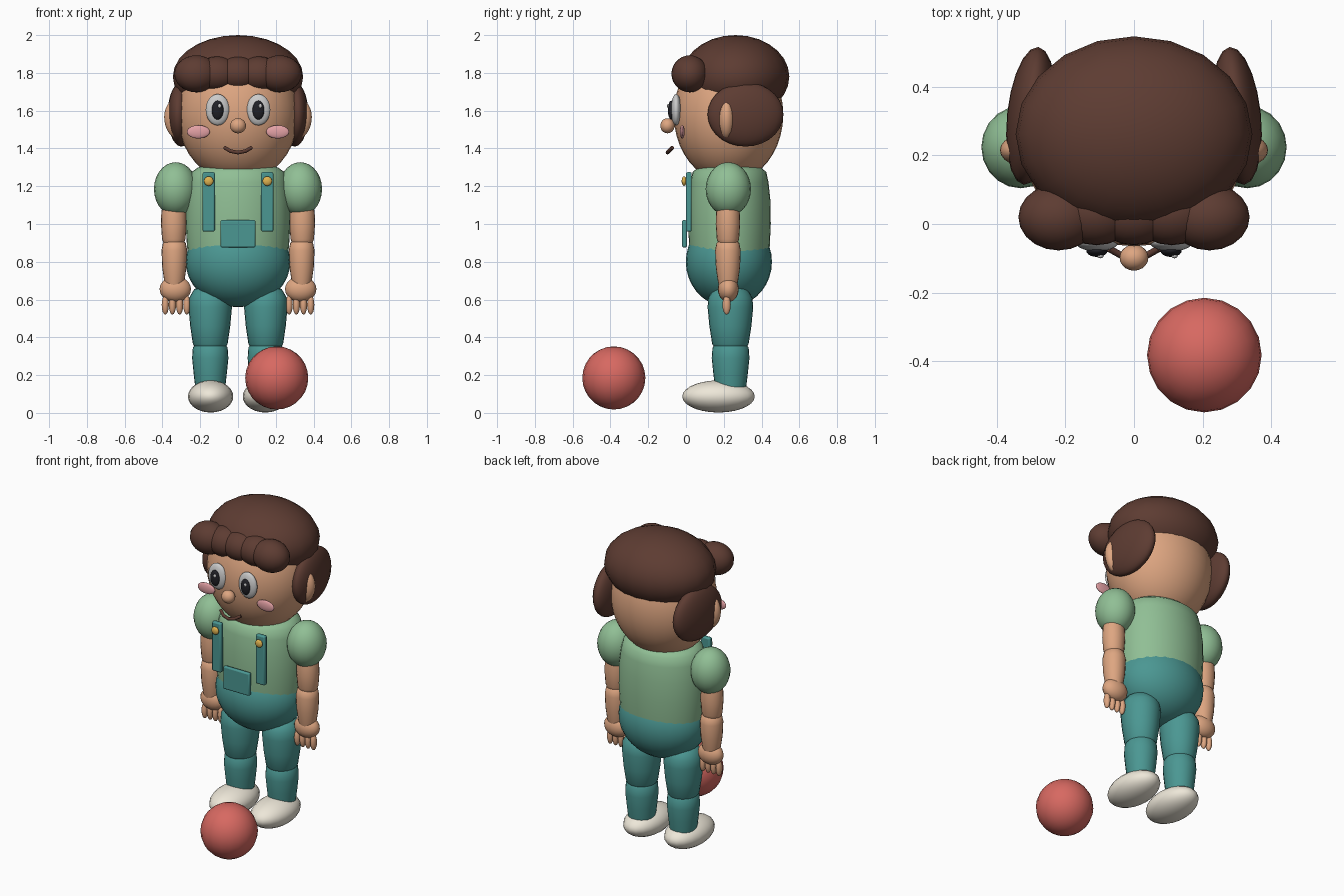
import bpy, math

if "Cube" in bpy.data.objects:
    bpy.data.objects.remove(bpy.data.objects["Cube"])

def mat(name, rgb):
    m = bpy.data.materials.new(name)
    m.diffuse_color = (*rgb, 1)
    m.use_nodes = True
    m.node_tree.nodes["Principled BSDF"].inputs["Base Color"].default_value = m.diffuse_color
    return m

HAIR = mat("brown", (.11, .045, .032))
SKIN = mat("skin", (.73, .38, .22))
GREEN = mat("green", (.28, .52, .30))
TEAL = mat("teal", (.07, .31, .29))
CREAM = mat("cream", (.85, .80, .69))
WHITE = mat("white", (.9, .9, .9))
BLACK = mat("black", (.015, .015, .02))
PINK = mat("pink", (.78, .36, .38))
GOLD = mat("gold", (.75, .45, .08))
RED = mat("red", (.68, .14, .12))

def finish(o, name, m, angle=60):
    o.name = name
    o.data.materials.append(m)
    bpy.ops.object.select_all(action='DESELECT')
    o.select_set(True)
    bpy.context.view_layer.objects.active = o
    bpy.ops.object.shade_smooth_by_angle(angle=math.radians(angle))
    return o

def ball(name, m, loc, r, rot=(0, 0, 0), seg=20, rings=14):
    bpy.ops.mesh.primitive_uv_sphere_add(segments=seg, ring_count=rings, radius=1, location=loc, rotation=rot)
    o = bpy.context.object
    o.scale = r
    return finish(o, name, m)

def box(name, m, loc, size, bevel=.008):
    bpy.ops.mesh.primitive_cube_add(size=1, location=loc)
    o = bpy.context.object
    o.scale = size
    bpy.ops.object.transform_apply(location=False, rotation=False, scale=True)
    b = o.modifiers.new("bevel", 'BEVEL')
    b.width, b.segments = bevel, 2
    return finish(o, name, m, 30)

def lathe(name, m, cx, cy, profile, ratio=1.0, n=24):
    """Elliptical lathe of (radius, z) rows, closed at both ends."""
    v, f = [], []
    for r, z in profile:
        for i in range(n):
            a = 2 * math.pi * i / n
            v.append((cx + r * math.cos(a), cy + r * ratio * math.sin(a), z))
    for j in range(len(profile) - 1):
        for i in range(n):
            k = (i + 1) % n
            f.append((j*n + i, j*n + k, (j+1)*n + k, (j+1)*n + i))
    f.append(tuple(reversed(range(n))))
    f.append(tuple(range((len(profile) - 1) * n, len(profile) * n)))
    me = bpy.data.meshes.new(name)
    me.from_pydata(v, [], f)
    o = bpy.data.objects.new(name, me)
    bpy.context.collection.objects.link(o)
    return finish(o, name, m)

# head and hair
ball("head", SKIN, (0, .225, 1.58), (.32, .29, .36), seg=32, rings=20)
ball("hair_cap", HAIR, (0, .262, 1.78), (.345, .285, .22))
for i in range(-2, 3):
    end = abs(i) == 2
    ball("fringe_curl", HAIR, (.11 * i, .02 if end else .035, 1.795), (.117, .097, .098 if end else .092))

# torso, hips and pocket
lathe("shirt_torso", GREEN, 0, .23, [(.26, .80), (.27, .88), (.277, 1.0), (.275, 1.12),
      (.262, 1.22), (.247, 1.275), (.21, 1.30), (.10, 1.32)], .79, 32)
ball("trouser_hips", TEAL, (0, .227, .80), (.277, .228, .24), seg=28, rings=18)
box("bib_pocket", TEAL, (0, -.008, .948), (.185, .026, .145))

# nose and mouth
ball("nose", SKIN, (0, -.098, 1.52), (.042, .038, .04))
cu = bpy.data.curves.new("mouth", 'CURVE')
cu.dimensions = '3D'
cu.bevel_depth, cu.bevel_resolution, cu.use_fill_caps = .01, 2, True
pts = [(-.072, -.072, 1.405), (-.04, -.09, 1.386), (0, -.098, 1.378), (.04, -.09, 1.386), (.072, -.072, 1.405)]
sp = cu.splines.new('POLY')
sp.points.add(len(pts) - 1)
for p, c in zip(sp.points, pts):
    p.co = (*c, 1)
mouth = bpy.data.objects.new("mouth", cu)
bpy.context.collection.objects.link(mouth)
cu.materials.append(HAIR)

# mirrored parts
for s, side in ((-1, "left"), (1, "right")):
    def sb(part, m, loc, r, rot=(0, 0, 0), **k):
        return ball(f"{side}_{part}", m, (s * loc[0], loc[1], loc[2]), r, (rot[0], s * rot[1], s * rot[2]), **k)
    # face
    sb("side_hair", HAIR, (.30, .315, 1.58), (.07, .202, .17), (0, 0, math.radians(6)))
    sb("ear", SKIN, (.32, .215, 1.553), (.07, .047, .105), (0, math.radians(8), 0))
    sb("eye_white", WHITE, (.108, -.052, 1.605), (.063, .028, .083))
    sb("pupil", BLACK, (.108, -.078, 1.603), (.031, .018, .05))
    ball(f"{side}_eye_glint", WHITE, (s * .108 + .01, -.094, 1.625), (.009, .006, .011), seg=12, rings=8)
    sb("cheek", PINK, (.21, -.02, 1.488), (.061, .013, .035))
    # straps
    box(f"{side}_strap", TEAL, (s * .155, .015, 1.117), (.064, .03, .315))
    sb("button", GOLD, (.155, -.01, 1.227), (.025, .013, .025))
    # arm
    sb("sleeve", GREEN, (.33, .224, 1.185), (.115, .12, .142))
    lathe(f"{side}_upper_arm", SKIN, s * .34, .222, [(.05, 1.15), (.066, 1.06), (.068, 1.0),
          (.062, .92), (.045, .875), (.015, .86)][::-1], .95, 20)
    lathe(f"{side}_forearm", SKIN, s * .337, .222, [(.03, .925), (.06, .90), (.068, .86),
          (.064, .77), (.054, .70), (.045, .66)][::-1], 1, 20)
    sb("hand", SKIN, (.332, .224, .655), (.083, .055, .068))
    for i in range(4):
        sb("finger", SKIN, (.385 - .038 * i, .215, .572), (.019, .022, .052), seg=12, rings=8)
    # leg
    lathe(f"{side}_thigh", TEAL, s * .147, .235, [(.02, .32), (.07, .33), (.092, .365), (.106, .46),
          (.115, .56), (.111, .61), (.085, .655), (.04, .675)], 1.05, 24)
    lathe(f"{side}_shin", TEAL, s * .147, .236, [(.07, .08), (.08, .14), (.088, .21),
          (.096, .29), (.092, .345), (.07, .38), (.03, .395)], 1.04, 24)
    sb("shoe", CREAM, (.145, .172, .087), (.12, .192, .085))

# toy ball
ball("toy_ball", RED, (.205, -.382, .185), (.167, .167, .167))
